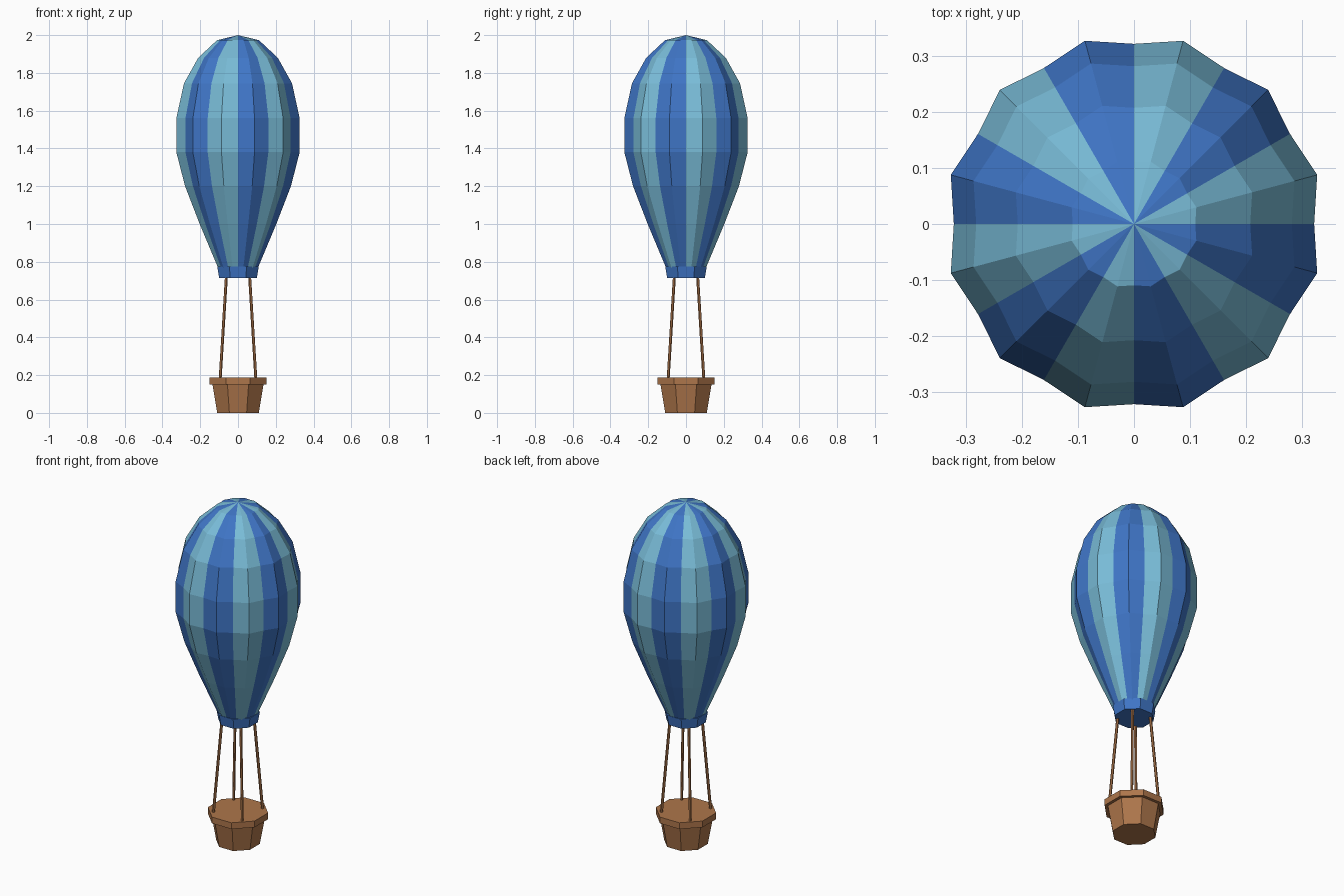
import bpy, bmesh
from math import pi, cos, sin
from mathutils import Vector

if "Cube" in bpy.data.objects:
    bpy.data.objects.remove(bpy.data.objects["Cube"])


def material(name, rgb):
    m = bpy.data.materials.new(name)
    m.diffuse_color = (*rgb, 1)
    m.use_nodes = True
    m.node_tree.nodes["Principled BSDF"].inputs["Base Color"].default_value = m.diffuse_color
    return m


LIGHT = material("light_blue", (0.19, 0.50, 0.68))
BLUE = material("blue", (0.05, 0.18, 0.57))
BROWN = material("wicker", (0.42, 0.18, 0.07))


def finish(name, bm, mats):
    bmesh.ops.recalc_face_normals(bm, faces=bm.faces)
    me = bpy.data.meshes.new(name)
    bm.to_mesh(me)
    bm.free()
    for m in mats:
        me.materials.append(m)
    ob = bpy.data.objects.new(name, me)
    bpy.context.collection.objects.link(ob)
    return ob


def octagon_solid(name, profile, mat):
    """Closed eight-sided solid, flats facing the axes; profile of (apothem, z)."""
    bm = bmesh.new()
    rings = []
    for a, z in profile:
        r = a / cos(pi / 8)
        rings.append([bm.verts.new((r * cos((k + .5) * pi / 4), r * sin((k + .5) * pi / 4), z))
                      for k in range(8)])
    for lo, hi in zip(rings, rings[1:]):
        for k in range(8):
            n = (k + 1) % 8
            bm.faces.new((lo[k], lo[n], hi[n], hi[k]))
    bm.faces.new(rings[0])
    bm.faces.new(rings[-1])
    return finish(name, bm, [mat])


# Envelope: twelve gores, each bulging along its middle ridge
bm = bmesh.new()
profile = [(0.108, 0.765), (0.21, 1.0), (0.29, 1.2), (0.338, 1.38), (0.338, 1.56),
           (0.296, 1.745), (0.218, 1.88), (0.115, 1.973)]
rings = []
for r, z in profile:
    ring = []
    for k in range(24):
        rr = r if k % 2 else r * 0.95
        ring.append(bm.verts.new((rr * cos(k * pi / 12), rr * sin(k * pi / 12), z)))
    rings.append(ring)
top = bm.verts.new((0, 0, 2.0))
for k in range(24):
    n = (k + 1) % 24
    colour = (k // 2) % 2
    for lo, hi in zip(rings, rings[1:]):
        bm.faces.new((lo[k], lo[n], hi[n], hi[k])).material_index = colour
    bm.faces.new((rings[-1][k], rings[-1][n], top)).material_index = colour
finish("envelope", bm, [LIGHT, BLUE])

# Collar under the envelope
octagon_solid("collar", [(0.10, 0.715), (0.11, 0.775)], BLUE)

# Basket body with overhanging rim
octagon_solid("basket", [(0.11, 0), (0.135, 0.15), (0.152, 0.15), (0.152, 0.187)], BROWN)

# Four ropes leaning inwards
for i, (sx, sy) in enumerate([(-1, -1), (1, -1), (1, 1), (-1, 1)]):
    a = Vector((sx * 0.095, sy * 0.095, 0.17))
    b = Vector((sx * 0.061, sy * 0.061, 0.73))
    d = b - a
    bpy.ops.mesh.primitive_cylinder_add(vertices=6, radius=0.008, depth=d.length,
                                        location=(a + b) / 2,
                                        rotation=d.to_track_quat('Z', 'Y').to_euler())
    rope = bpy.context.object
    rope.name = f"rope_{i + 1}"
    rope.data.materials.append(BROWN)
